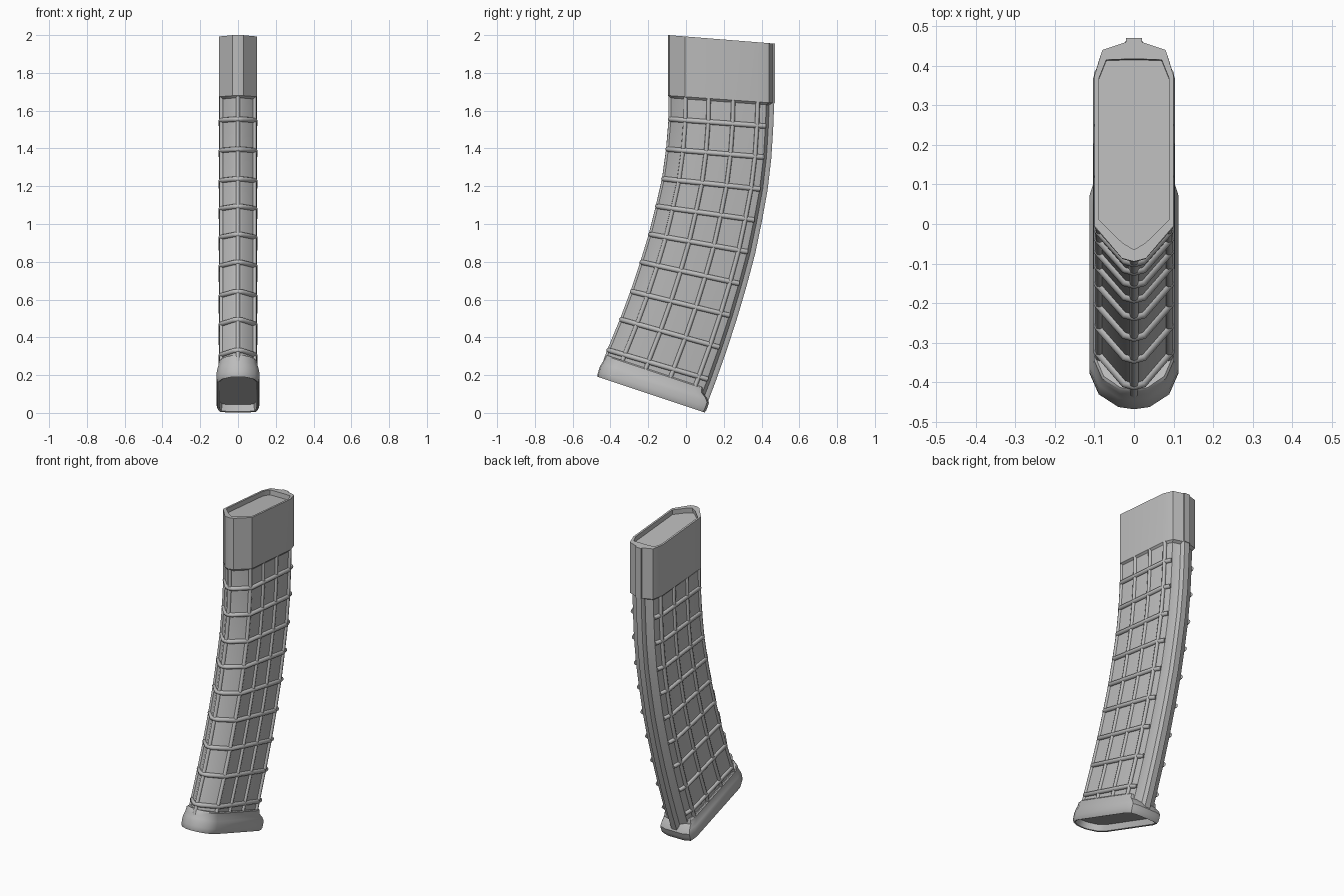
import bpy, bmesh
from mathutils import Vector

if "Cube" in bpy.data.objects:
    bpy.data.objects.remove(bpy.data.objects["Cube"])

grey = bpy.data.materials.new("matte_grey")
grey.use_nodes = True
grey.diffuse_color = (0.5, 0.5, 0.5, 1)
grey.node_tree.nodes["Principled BSDF"].inputs["Base Color"].default_value = (0.5, 0.5, 0.5, 1)

# Slanted stations down the curve: front y, front z, back y, back z
STATIONS = [
    (-.095, 2.0, .47, 1.955), (-.095, 1.68, .47, 1.64),
    (-.095, 1.556, .465, 1.515), (-.108, 1.397, .455, 1.35),
    (-.13, 1.24, .435, 1.18), (-.163, 1.095, .405, 1.015),
    (-.2, .947, .37, .845), (-.245, .8, .325, .675),
    (-.297, .645, .275, .505), (-.353, .497, .22, .335),
    (-.42, .335, .16, .165), (-.455, .24, .118, .055)]
BASE = (-.473, .193, .105, 0)
DEPTH = .565

# Half sections: x, distance from the front tip
OUTER = [(0, 0), (.03, .008), (.1, .09), (.1, .47), (.08, .535), (.02, .555), (.02, .565)]
CORE = [(0, .012), (.022, .018), (.09, .095), (.09, .465), (.072, .52), (.02, .538), (.018, .54)]
POCKET = [(0, .03), (.03, .048), (.088, .105), (.088, .465), (.07, .51), (.02, .512), (.016, .512)]
SPINE = [(0, .5), (.026, .5), (.026, .55), (.018, .562)]
FOOT = [(0, 0), (.04, .006), (.09, .04), (.113, .095), (.113, .555), (.1, .598), (.06, .609)]


def place(x, s, station, lift=0, depth=DEPTH):
    """Point at x and share s/depth of the station line, lifted along its normal."""
    front = Vector((0, station[0], station[1]))
    line = Vector((0, station[2], station[3])) - front
    normal = Vector((0, -line.z, line.y)).normalized()
    return front + line * (s / depth) + normal * lift + Vector((x, 0, 0))


def ring(half, station, lift=0, depth=DEPTH):
    full = half + [(-x, s) for x, s in reversed(half) if x > 0]
    return [place(x, s, station, lift, depth) for x, s in full]


def loft(name, rings):
    bm = bmesh.new()
    loops = [[bm.verts.new(p) for p in r] for r in rings]
    n = len(loops[0])
    for a, b in zip(loops, loops[1:]):
        for i in range(n):
            j = (i + 1) % n
            bm.faces.new((a[i], a[j], b[j], b[i]))
    bm.faces.new(loops[0])
    bm.faces.new(loops[-1])
    bmesh.ops.recalc_face_normals(bm, faces=bm.faces)
    mesh = bpy.data.meshes.new(name)
    bm.to_mesh(mesh)
    bm.free()
    mesh.materials.append(grey)
    obj = bpy.data.objects.new(name, mesh)
    bpy.context.collection.objects.link(obj)
    bpy.ops.object.select_all(action="DESELECT")
    obj.select_set(True)
    bpy.context.view_layer.objects.active = obj
    bpy.ops.object.shade_smooth_by_angle(angle=.6)
    return obj


def ribs(name, paths, radius):
    curve = bpy.data.curves.new(name, "CURVE")
    curve.dimensions = "3D"
    curve.bevel_depth = radius
    curve.bevel_resolution = 2
    curve.use_fill_caps = True
    for path in paths:
        spline = curve.splines.new("POLY")
        spline.points.add(len(path) - 1)
        for point, p in zip(spline.points, path):
            point.co = (*p, 1)
        spline.use_smooth = True
    curve.materials.append(grey)
    obj = bpy.data.objects.new(name, curve)
    bpy.context.collection.objects.link(obj)
    return obj


# Curved body, recessed behind the ribs
body = STATIONS[1:]
loft("curved_body", [ring(CORE, st) for st in body])

# Smooth collar with a shallow pocket in the top
top, low = STATIONS[0], STATIONS[1]
loft("top_collar", [
    ring(CORE, low, -.012), ring(OUTER, low), ring(OUTER, top),
    ring(POCKET, top), ring(POCKET, top, -.03)])

# Back spine
loft("back_spine", [ring(SPINE, st) for st in body])

# Cross ribs wrap the front and both sides
wrap = [(-x, s) for x, s in reversed(CORE[1:5])] + CORE[:5]
ribs("cross_ribs", [[place(x, s, st) for x, s in wrap] for st in STATIONS[2:-1]], .0135)

# Long ribs follow the curve
columns = [(0, .014)] + [(side * x, s) for side in (-1, 1)
                         for x, s in ((.087, .093), (.09, .215), (.09, .345), (.09, .475))]
ribs("long_ribs", [[place(x, s, st) for st in body] for x, s in columns], .0115)


# Floor plate: flared foot, hollow below, with a lip around the body
def foot_ring(lift, inset, back=0):
    mid = .305
    half = [(x * (1 - inset / .113),
             (mid + (s - mid) * (1 - inset / mid)) * (1 - back / .61)) for x, s in FOOT]
    return ring(half, BASE, lift, .61)


loft("floor_plate", [
    foot_ring(.04, .018), foot_ring(.003, .014), foot_ring(0, .006),
    foot_ring(.012, .001), foot_ring(.03, 0), foot_ring(.055, 0), foot_ring(.075, .004, .012),
    foot_ring(.095, .01, .035), foot_ring(.118, .012, .04),
    foot_ring(.124, .017, .04)])
